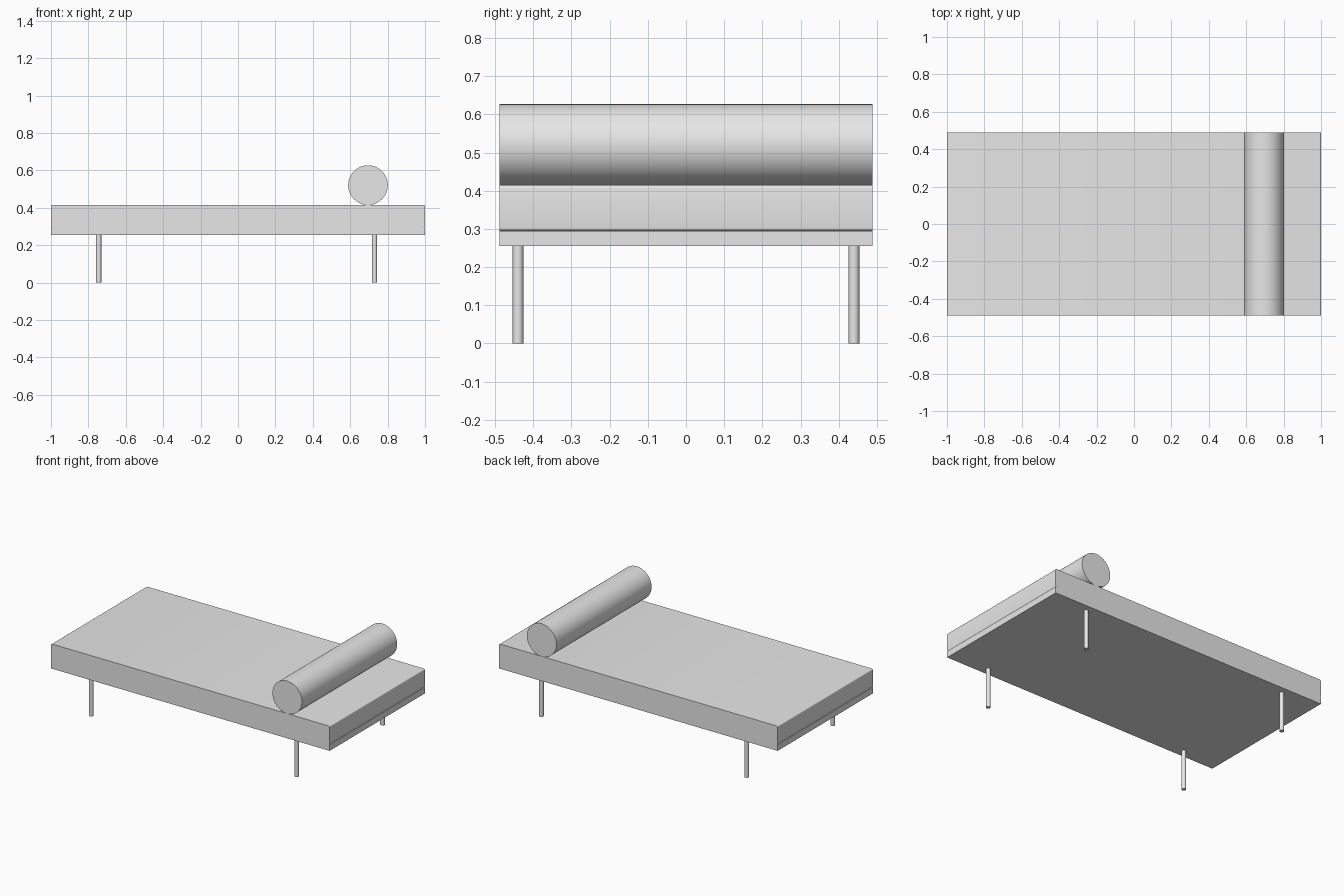
import bpy
import bmesh
from math import radians
from mathutils import Matrix, Vector

cube = bpy.data.objects.get("Cube")
if cube:
    bpy.data.objects.remove(cube, do_unlink=True)

grey = bpy.data.materials.new("plain_grey")
grey.use_nodes = True
colour = (0.8, 0.8, 0.8, 1)
grey.diffuse_color = colour
grey.node_tree.nodes["Principled BSDF"].inputs["Base Color"].default_value = colour

WIDTH = 0.976
FRAME_BOTTOM, FRAME_TOP, MATTRESS_TOP = 0.255, 0.295, 0.415


def finish(name, bm):
    mesh = bpy.data.meshes.new(name)
    bm.to_mesh(mesh)
    bm.free()
    mesh.materials.append(grey)
    obj = bpy.data.objects.new(name, mesh)
    bpy.context.collection.objects.link(obj)
    bpy.ops.object.select_all(action="DESELECT")
    obj.select_set(True)
    bpy.context.view_layer.objects.active = obj
    bpy.ops.object.shade_smooth_by_angle(angle=radians(35))
    return obj


def slab(name, bottom, top, rounding=0):
    """Full-size slab, optionally rounded along the edges of its two ends."""
    bm = bmesh.new()
    bmesh.ops.create_cube(bm, size=1)
    bmesh.ops.scale(bm, vec=(2, WIDTH, top - bottom), verts=bm.verts)
    bmesh.ops.translate(bm, vec=(0, 0, (bottom + top) / 2), verts=bm.verts)
    if rounding:
        across = [e for e in bm.edges
                  if abs(e.verts[0].co.y - e.verts[1].co.y) > 0.5]
        bmesh.ops.bevel(bm, geom=across, offset=rounding, segments=4,
                        profile=0.5, affect="EDGES")
    return finish(name, bm)


def cylinder(name, start, end, radius, sides):
    start, end = Vector(start), Vector(end)
    axis = end - start
    turn = axis.to_track_quat("Z", "Y").to_matrix().to_4x4()
    bm = bmesh.new()
    bmesh.ops.create_cone(bm, cap_ends=True, segments=sides, radius1=radius,
                          radius2=radius, depth=axis.length,
                          matrix=Matrix.Translation((start + end) / 2) @ turn)
    return finish(name, bm)


# Base and mattress, with a rounded seam between them at each end
slab("base_frame", FRAME_BOTTOM, FRAME_TOP)
slab("mattress", FRAME_TOP, MATTRESS_TOP, rounding=0.008)

# Bolster resting on the mattress
radius = 0.106
height = MATTRESS_TOP + radius
cylinder("bolster", (0.695, -WIDTH / 2, height), (0.695, WIDTH / 2, height),
         radius, 48)

# Four slim legs
for end, x in (("right", -0.745), ("left", 0.73)):
    for side, y in (("front", -0.44), ("back", 0.44)):
        cylinder(f"{side}_{end}_leg", (x, y, 0), (x, y, FRAME_BOTTOM), 0.014, 24)
